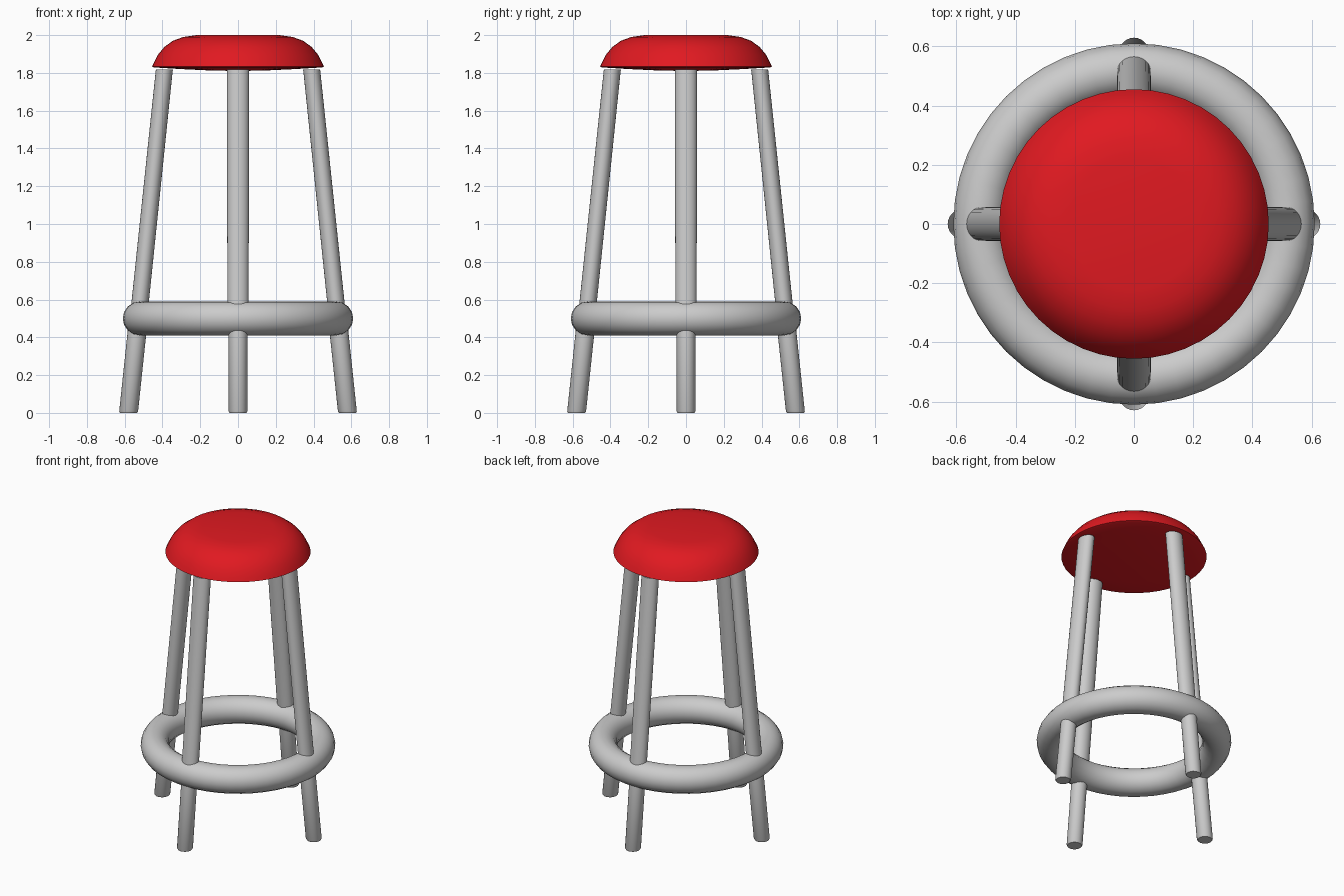
import bpy, bmesh
from math import sin, cos, pi, radians

if "Cube" in bpy.data.objects:
    bpy.data.objects.remove(bpy.data.objects["Cube"])


def finish(name, bm, angle=40):
    bmesh.ops.recalc_face_normals(bm, faces=bm.faces[:])
    me = bpy.data.meshes.new(name)
    bm.to_mesh(me)
    bm.free()
    ob = bpy.data.objects.new(name, me)
    bpy.context.collection.objects.link(ob)
    bpy.ops.object.select_all(action='DESELECT')
    ob.select_set(True)
    bpy.context.view_layer.objects.active = ob
    bpy.ops.object.shade_smooth_by_angle(angle=radians(angle))
    return ob


def lathe(name, profile, steps, closed=False):
    # Spin an (r, z) profile around the z axis
    bm = bmesh.new()
    vs = [bm.verts.new((r, 0, z)) for r, z in profile]
    pairs = list(zip(vs, vs[1:])) + ([(vs[-1], vs[0])] if closed else [])
    es = [bm.edges.new(p) for p in pairs]
    bmesh.ops.spin(bm, geom=vs + es, cent=(0, 0, 0), axis=(0, 0, 1),
                   angle=2 * pi, steps=steps)
    bmesh.ops.remove_doubles(bm, verts=bm.verts[:], dist=0.0005)
    return finish(name, bm)


def leg_part(name, turn, sections, sides=24):
    # Sloping tube through level sections: (distance out, z, radial, tangential)
    bm = bmesh.new()
    rings = []
    for d, z, rr, rt in sections:
        ring = []
        for i in range(sides):
            a = 2 * pi * i / sides
            u, v = d + rr * cos(a), rt * sin(a)
            ring.append(bm.verts.new((u * cos(turn) - v * sin(turn),
                                      u * sin(turn) + v * cos(turn), z)))
        rings.append(ring)
    for a, b in zip(rings, rings[1:]):
        for i in range(sides):
            j = (i + 1) % sides
            bm.faces.new((a[i], a[j], b[j], b[i]))
    bm.faces.new(rings[0])
    bm.faces.new(rings[-1])
    return finish(name, bm)


# Padded red seat with a slightly bulging underside
seat = lathe("seat", [(0, 2.0), (0.22, 2.0), (0.29, 1.99), (0.345, 1.97),
                      (0.39, 1.937), (0.425, 1.895), (0.445, 1.855),
                      (0.455, 1.833), (0.445, 1.829), (0.3, 1.82),
                      (0.15, 1.813), (0, 1.81)], 48)
red = bpy.data.materials.new("red")
red.diffuse_color = (0.75, 0.01, 0.015, 1)
red.use_nodes = True
red.node_tree.nodes["Principled BSDF"].inputs["Base Color"].default_value = red.diffuse_color
seat.data.materials.append(red)

# Footrest ring
lathe("footrest_ring", [(0.52 + 0.09 * cos(2 * pi * i / 16),
                         0.5 + 0.09 * sin(2 * pi * i / 16))
                        for i in range(16)], 48, closed=True)

# Four splayed legs, thicker above the footrest
for n, side in enumerate(("right", "back", "left", "front")):
    turn = n * pi / 2
    leg_part(side + "_lower_leg", turn,
             [(0.58, 0, 0.045, 0.045), (0.579, 0.008, 0.05, 0.05),
              (0.527, 0.5, 0.05, 0.05)])
    leg_part(side + "_upper_leg", turn,
             [(0.527, 0.5, 0.046, 0.056), (0.39, 1.818, 0.045, 0.059)])
